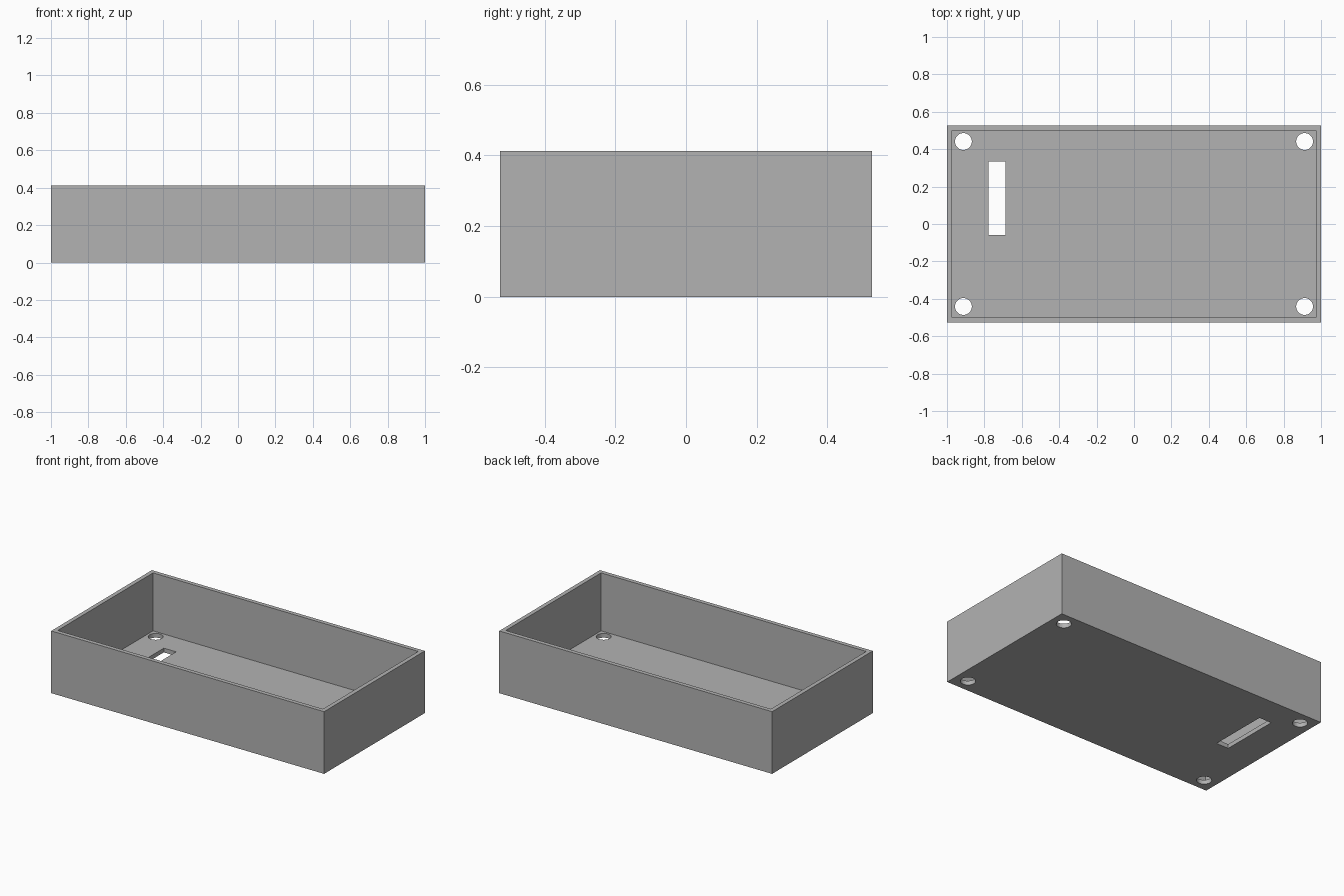
import bpy
import bmesh

# Remove the default cube
cube = bpy.data.objects.get("Cube")
if cube:
    bpy.data.objects.remove(cube, do_unlink=True)

LENGTH, DEPTH, HEIGHT = 2.0, 1.054, 0.412
WALL, FLOOR = 0.028, 0.028

# Single plain grey
grey = bpy.data.materials.new("plain grey")
grey.use_nodes = True
colour = (0.45, 0.45, 0.45, 1.0)
grey.diffuse_color = colour
grey.node_tree.nodes["Principled BSDF"].inputs["Base Color"].default_value = colour


def finish(name, bm):
    mesh = bpy.data.meshes.new(name)
    bm.to_mesh(mesh)
    bm.free()
    mesh.materials.append(grey)
    obj = bpy.data.objects.new(name, mesh)
    bpy.context.collection.objects.link(obj)
    return obj


def box(name, low, high):
    bm = bmesh.new()
    bmesh.ops.create_cube(bm, size=1)
    for v in bm.verts:
        v.co = [lo + (c + 0.5) * (hi - lo) for c, lo, hi in zip(v.co, low, high)]
    return finish(name, bm)


def rod(name, x, y, radius):
    bm = bmesh.new()
    bmesh.ops.create_cone(bm, cap_ends=True, segments=32, radius1=radius,
                          radius2=radius, depth=0.2)
    bmesh.ops.translate(bm, vec=(x, y, 0), verts=bm.verts)
    return finish(name, bm)


def cut(target, cutter):
    mod = target.modifiers.new(cutter.name, "BOOLEAN")
    mod.operation = "DIFFERENCE"
    mod.solver = "EXACT"
    mod.object = cutter
    cutter.hide_render = True
    cutter.hide_set(True)


# Open tray
hx, hy = LENGTH / 2, DEPTH / 2
tray = box("open_tray", (-hx, -hy, 0), (hx, hy, HEIGHT))
cut(tray, box("cavity_cutter", (WALL - hx, WALL - hy, FLOOR),
              (hx - WALL, hy - WALL, HEIGHT + 0.1)))

# Four corner screw holes
for sx, side in ((-1, "right"), (1, "left")):
    for sy, end in ((-1, "front"), (1, "back")):
        cut(tray, rod(f"{end}_{side}_hole_cutter", sx * 0.912, sy * 0.441, 0.045))

# Rectangular slot in the floor
cut(tray, box("slot_cutter", (-0.778, -0.06, -0.1), (-0.688, 0.335, 0.1)))

# Bake the cuts and drop the cutters
bpy.context.view_layer.update()
graph = bpy.context.evaluated_depsgraph_get()
baked = bpy.data.meshes.new_from_object(tray.evaluated_get(graph))
cutters = [m.object for m in tray.modifiers]
tray.modifiers.clear()
tray.data = baked
for cutter in cutters:
    bpy.data.objects.remove(cutter, do_unlink=True)
